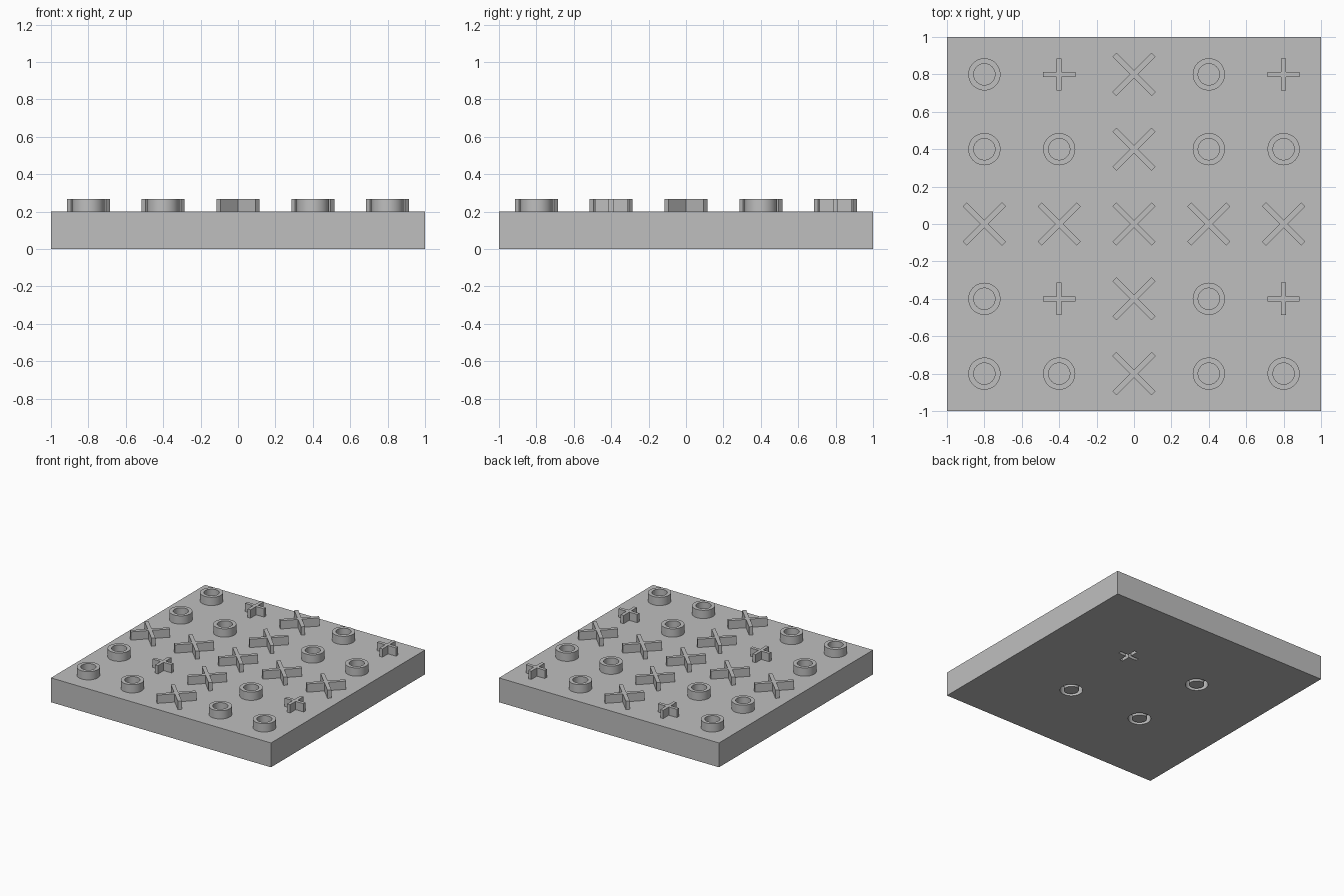
import bpy, bmesh
from math import sin, cos, pi, radians
from mathutils import Matrix, Vector

default = bpy.data.objects.get("Cube")
if default:
    bpy.data.objects.remove(default, do_unlink=True)

GREY = (0.52, 0.52, 0.52, 1)
grey = bpy.data.materials.new("plain grey")
grey.use_nodes = True
grey.diffuse_color = GREY
grey.node_tree.nodes["Principled BSDF"].inputs["Base Color"].default_value = GREY

BOARD_TOP = 0.2
RELIEF = 0.068


def finish(name, bm):
    bmesh.ops.recalc_face_normals(bm, faces=bm.faces)
    mesh = bpy.data.meshes.new(name)
    bm.to_mesh(mesh)
    bm.free()
    mesh.materials.append(grey)
    obj = bpy.data.objects.new(name, mesh)
    bpy.context.collection.objects.link(obj)
    return obj


def shade(obj):
    bpy.ops.object.select_all(action='DESELECT')
    obj.select_set(True)
    bpy.context.view_layer.objects.active = obj
    bpy.ops.object.shade_smooth_by_angle(angle=radians(30))


# Ring: a square section swept round the vertical axis
def ring(name, x, y, z0, z1, outer=0.086, inner=0.057, steps=48):
    bm = bmesh.new()
    section = [(inner, z0), (outer, z0), (outer, z1), (inner, z1)]
    loops = [[bm.verts.new((x + r * cos(a), y + r * sin(a), z)) for r, z in section]
             for a in (2 * pi * i / steps for i in range(steps))]
    for i in range(steps):
        a, b = loops[i - 1], loops[i]
        for j in range(4):
            bm.faces.new((a[j - 1], a[j], b[j], b[j - 1]))
    return finish(name, bm)


# Cross: one arm outline turned through four quarters, then extruded
def cross(name, x, y, z0, z1, arm, half, turn=0):
    bm = bmesh.new()
    verts = []
    for quarter in range(4):
        rot = Matrix.Rotation(quarter * pi / 2 + turn, 3, 'Z')
        for px, py in ((arm, -half), (arm, half), (half, half)):
            verts.append(bm.verts.new(rot @ Vector((px, py, 0)) + Vector((x, y, z0))))
    face = bm.faces.new(verts)
    grown = bmesh.ops.extrude_face_region(bm, geom=[face], use_keep_orig=True)
    top = [v for v in grown["geom"] if isinstance(v, bmesh.types.BMVert)]
    bmesh.ops.translate(bm, verts=top, vec=(0, 0, z1 - z0))
    return finish(name, bm)


def mark(kind, name, x, y, z0, z1):
    if kind == "o":
        return ring(name + "_ring", x, y, z0, z1)
    if kind == "+":
        return cross(name + "_plus", x, y, z0, z1, 0.086, 0.0135)
    return cross(name + "_diagonal_cross", x, y, z0, z1, 0.148, 0.015, pi / 4)


# Board slab
bm = bmesh.new()
bmesh.ops.create_cube(bm, size=1)
bmesh.ops.scale(bm, verts=bm.verts, vec=(2, 2, BOARD_TOP))
bmesh.ops.translate(bm, verts=bm.verts, vec=(0, 0, BOARD_TOP / 2))
board = finish("board", bm)

# Grooves sunk into the underside
bpy.context.view_layer.objects.active = board
for sx in (-1, 1):
    for sy in (-1, 1):
        kind = "+" if sx + sy == 2 else "o"
        cutter = mark(kind, "groove_cutter", sx * 0.335, sy * 0.335, -0.05, RELIEF)
        cutter.hide_render = True
        cut = board.modifiers.new("groove", 'BOOLEAN')
        cut.operation = 'DIFFERENCE'
        cut.solver = 'EXACT'
        cut.object = cutter
        bpy.ops.object.modifier_apply(modifier=cut.name)
        bpy.data.objects.remove(cutter, do_unlink=True)
shade(board)

# Raised marks in five rows, from the back to the front
rows = ("o+xo+", "ooxoo", "xxxxx", "o+xo+", "ooxoo")
for r, row in enumerate(rows):
    for c, kind in enumerate(row):
        obj = mark(kind, f"row{r + 1}_column{c + 1}", (c - 2) * 0.4, (2 - r) * 0.4,
                   BOARD_TOP, BOARD_TOP + RELIEF)
        if kind == "o":
            shade(obj)
